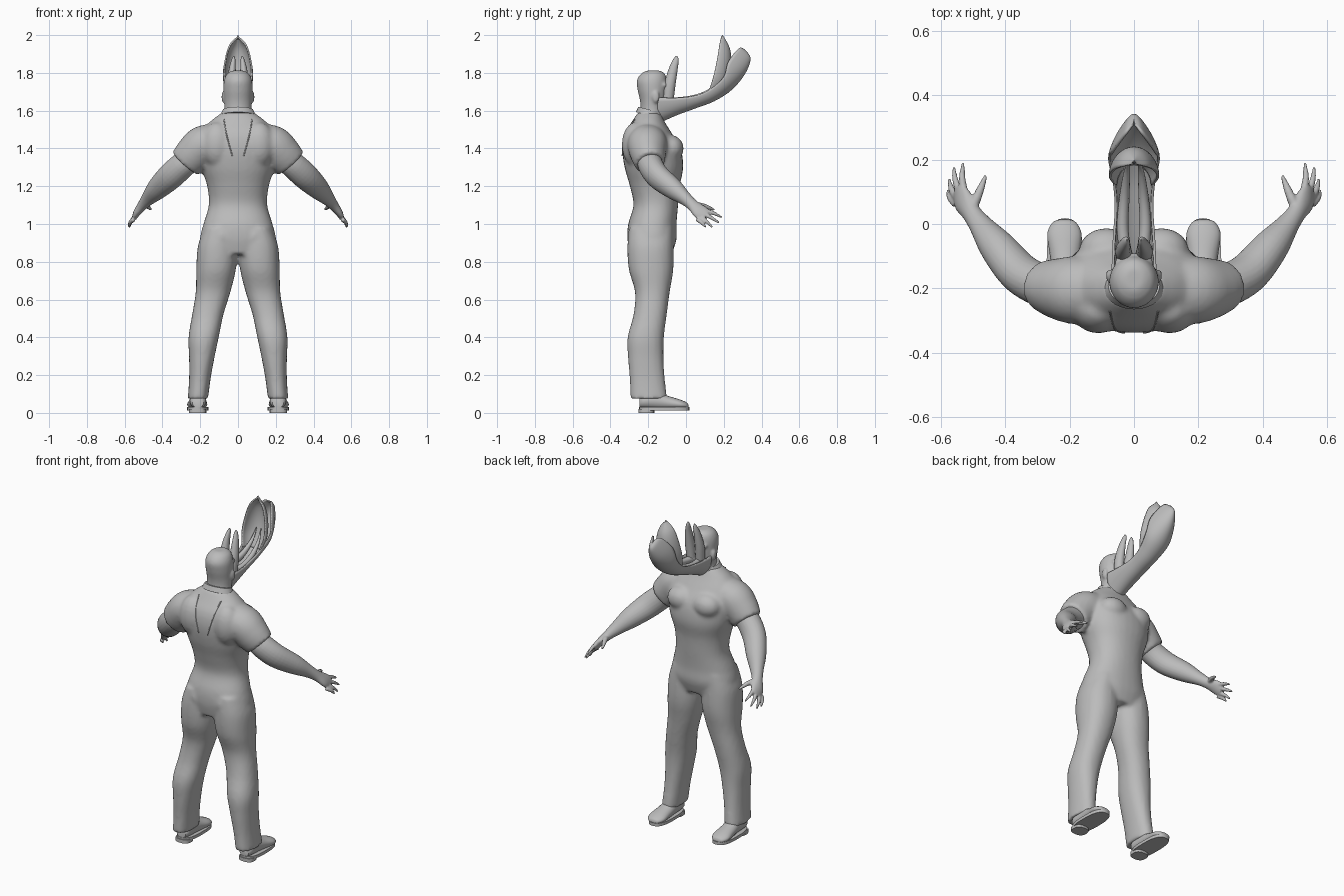
import bpy, bmesh, math
from mathutils import Vector

cube = bpy.data.objects.get("Cube")
if cube:
    bpy.data.objects.remove(cube)

gray = bpy.data.materials.new("plain gray")
gray.use_nodes = True
gray.diffuse_color = (0.5, 0.5, 0.5, 1)
gray.node_tree.nodes["Principled BSDF"].inputs["Base Color"].default_value = gray.diffuse_color


def spline(points, steps):
    """Catmull-Rom interpolation through tuples of any length."""
    pts = [Vector(p) for p in points]
    out = []
    for i in range(len(pts) - 1):
        a, b, c, d = pts[max(i - 1, 0)], pts[i], pts[i + 1], pts[min(i + 2, len(pts) - 1)]
        for k in range(steps):
            t = k / steps
            out.append(b + (c - a) * (t / 2) + (a * 2 - b * 5 + c * 4 - d) * (t * t / 2)
                       + (b * 3 - a - c * 3 + d) * (t ** 3 / 2))
    return out + [pts[-1]]


def finish(bm, name):
    bmesh.ops.recalc_face_normals(bm, faces=bm.faces)
    mesh = bpy.data.meshes.new(name)
    bm.to_mesh(mesh)
    bm.free()
    mesh.materials.append(gray)
    obj = bpy.data.objects.new(name, mesh)
    bpy.context.collection.objects.link(obj)
    for p in mesh.polygons:
        p.use_smooth = True
    bpy.context.view_layer.objects.active = obj
    bpy.ops.object.select_all(action='DESELECT')
    obj.select_set(True)
    bpy.ops.object.shade_smooth_by_angle(angle=math.radians(50))
    return obj


def loft(bm, sections, axis=None, side=1, n=24, steps=5, power=1.0):
    """Closed tube through (x, y, z, width, depth) sections, optionally mirrored."""
    rows = spline(sections, steps)
    rings = []
    for i, r in enumerate(rows):
        c = Vector(r[:3])
        t = axis or Vector(rows[min(i + 1, len(rows) - 1)][:3]) - Vector(rows[max(i - 1, 0)][:3])
        t = Vector(t).normalized()
        v = Vector((0, 1, 0)) if abs(t.y) < 0.9 else Vector((0, 0, 1))
        u = v.cross(t).normalized()
        v = t.cross(u)
        ring = []
        for k in range(n):
            a = math.tau * k / n
            ca, sa = math.cos(a), math.sin(a)
            p = c + u * math.copysign(abs(ca) ** power, ca) * r[3] + v * math.copysign(abs(sa) ** power, sa) * r[4]
            ring.append(bm.verts.new((p.x * side, p.y, p.z)))
        rings.append(ring)
    for a, b in zip(rings, rings[1:]):
        for k in range(n):
            bm.faces.new((a[k], a[(k + 1) % n], b[(k + 1) % n], b[k]))
    bm.faces.new(rings[0])
    bm.faces.new(rings[-1])


def ball(bm, center, radii, side=1):
    res = bmesh.ops.create_uvsphere(bm, u_segments=20, v_segments=14, radius=1)
    for v in res["verts"]:
        v.co = Vector((side * (center[0] + v.co.x * radii[0]),
                       center[1] + v.co.y * radii[1], center[2] + v.co.z * radii[2]))


def fuse(obj, size, rounds):
    """Blend overlapping volumes into one smooth skin."""
    m = obj.modifiers.new("fuse", 'REMESH')
    m.mode, m.voxel_size, m.use_smooth_shade = 'VOXEL', size, True
    s = obj.modifiers.new("soften", 'SMOOTH')
    s.factor, s.iterations = 0.5, rounds


def shell(name, keel, rim, widths, thick=0.008, n=20):
    """Curved trough: keel and rim are (y, z) lines, widths the half breadths."""
    rows = spline([(*k, *r, w) for k, r, w in zip(keel, rim, widths)], 6)
    bm = bmesh.new()
    grid = []
    for ky, kz, ry, rz, w in rows:
        line = []
        for j in range(n + 1):
            a = math.pi * (j / n - 0.5)
            f = 1 - math.cos(a)
            line.append(bm.verts.new((w * math.sin(a), ky + (ry - ky) * f, kz + (rz - kz) * f)))
        grid.append(line)
    for a, b in zip(grid, grid[1:]):
        for j in range(n):
            bm.faces.new((a[j], a[j + 1], b[j + 1], b[j]))
    bmesh.ops.remove_doubles(bm, verts=bm.verts, dist=0.0005)
    obj = finish(bm, name)
    obj.modifiers.new("thickness", 'SOLIDIFY').thickness = thick
    return obj


UP = (0, 0, 1)

# Clothed body: torso, sleeves, trousers and muscle masses
bm = bmesh.new()
loft(bm, [(0, -.185, .84, .17, .11), (0, -.18, .92, .2, .13), (0, -.178, 1.0, .183, .128),
          (0, -.16, 1.1, .155, .118), (0, -.165, 1.2, .163, .132), (0, -.17, 1.3, .195, .155),
          (0, -.183, 1.4, .21, .155), (0, -.2, 1.48, .2, .125), (0, -.2, 1.54, .15, .088),
          (0, -.195, 1.59, .085, .06)], UP, n=32, power=.9)
for s in (1, -1):
    loft(bm, [(.1, -.185, .98, .08, .115), (.108, -.188, .88, .105, .122), (.116, -.185, .76, .105, .118),
              (.132, -.178, .64, .092, .092), (.16, -.19, .52, .083, .088), (.182, -.213, .4, .08, .096),
              (.192, -.213, .29, .067, .094), (.202, -.205, .18, .057, .093),
              (.212, -.197, .075, .054, .098)], UP, s, power=.9)
    loft(bm, [(.1, -.2, 1.47, .07, .09), (.18, -.205, 1.425, .1, .105), (.235, -.2, 1.37, .1, .095),
              (.28, -.19, 1.32, .09, .078)], None, s)
    ball(bm, (.085, -.08, 1.4), (.085, .068, .07), s)
    ball(bm, (.085, -.225, .93), (.09, .085, .1), s)
    ball(bm, (.11, -.265, 1.42), (.085, .075, .12), s)
    ball(bm, (.05, -.09, 1.2), (.045, .05, .1), s)
fuse(finish(bm, "clothed_body"), .011, 5)

# Bare arms with hands
fingers = {"index": (.53, .19, 1.035), "middle": (.56, .177, 1.005),
           "ring": (.575, .14, .982), "little": (.578, .105, .982)}
for s, label in ((1, "left"), (-1, "right")):
    bm = bmesh.new()
    loft(bm, [(.25, -.195, 1.345, .066, .066), (.3, -.185, 1.305, .07, .066), (.36, -.147, 1.25, .07, .062),
              (.425, -.07, 1.188, .058, .054), (.475, -.005, 1.135, .038, .036),
              (.505, .035, 1.1, .027, .032), (.532, .075, 1.065, .02, .042),
              (.545, .105, 1.04, .014, .036)], None, s)
    for i, tip in enumerate(fingers.values()):
        root = Vector((.525 + .009 * i, .095 - .012 * i, 1.072 - .016 * i))
        mid = root.lerp(Vector(tip), .5) + Vector((.006, 0, .005))
        loft(bm, [(*root, .012, .012), (*mid, .0105, .0105), (*tip, .005, .005)], None, s, 10)
    loft(bm, [(.505, .045, 1.1, .018, .018), (.482, .095, 1.095, .014, .014),
              (.46, .15, 1.075, .006, .006)], None, s, 10)
    fuse(finish(bm, label + "_arm"), .005, 3)

    # Shoe: upper, sole and heel
    bm = bmesh.new()
    loft(bm, [(.212, -.245, .055, .03, .028), (.212, -.22, .062, .043, .04), (.212, -.15, .062, .044, .045),
              (.214, -.09, .052, .048, .036), (.216, -.03, .044, .053, .026), (.216, .005, .038, .036, .016),
              (.216, .014, .034, .014, .006)], (0, 1, 0), s, 20)
    finish(bm, label + "_shoe")
    for part, y, half, z, h, w in (("sole", -.115, .133, .022, .009, .057), ("heel", -.21, .042, .01, .011, .046)):
        bm = bmesh.new()
        c = .214
        loft(bm, [(c, y, z - h, w, half), (c, y, z + h, w, half)], UP, s, 28, 1, .75)
        finish(bm, label + "_shoe_" + part)

# Head with neck, ears and brow
bm = bmesh.new()
loft(bm, [(0, -.185, 1.54, .085, .07), (0, -.18, 1.6, .072, .062), (0, -.175, 1.65, .073, .068),
          (0, -.178, 1.71, .077, .078), (0, -.18, 1.76, .074, .08), (0, -.175, 1.795, .058, .063),
          (0, -.172, 1.812, .03, .035)], UP, n=28)
for s in (1, -1):
    ball(bm, (.077, -.16, 1.672), (.01, .02, .032), s)
ball(bm, (0, -.115, 1.735), (.06, .025, .022))
fuse(finish(bm, "head"), .007, 4)

# Collar around the neck
bm = bmesh.new()
loft(bm, [(0, -.195, 1.575, .095, .072), (0, -.19, 1.605, .08, .065)], (0, .25, 1), n=28)
finish(bm, "collar")

# Stretched lower jaw ending in an upturned scoop
shell("stretched_jaw",
      [(-.15, 1.53), (-.05, 1.575), (.05, 1.612), (.15, 1.65), (.24, 1.708), (.31, 1.79), (.342, 1.87), (.325, 1.91)],
      [(-.15, 1.67), (-.05, 1.668), (.05, 1.68), (.13, 1.715), (.2, 1.78), (.225, 1.86), (.28, 1.93), (.31, 1.925)],
      [.07, .066, .06, .066, .08, .07, .03, .004])
# Pointed lip standing inside the scoop
shell("pointed_lip",
      [(.19, 1.68), (.225, 1.76), (.24, 1.85), (.232, 1.93), (.195, 2)],
      [(.12, 1.70), (.145, 1.78), (.165, 1.87), (.178, 1.95), (.187, 1.995)],
      [.06, .078, .07, .045, .001])
# Tongue folds running along the jaw
for s, label in ((1, "left"), (-1, "right")):
    bm = bmesh.new()
    loft(bm, [(.02, -.12, 1.65, .02, .02), (.035, -.02, 1.655, .018, .018), (.03, .08, 1.675, .016, .02),
              (.022, .16, 1.73, .01, .014), (.015, .2, 1.8, .003, .004)], (0, 1, 0), s, 12)
    finish(bm, label + "_mouth_fold")
    # Upright face spikes
    bm = bmesh.new()
    loft(bm, [(.03, -.095, 1.66, .026, .03), (.033, -.085, 1.74, .026, .03), (.03, -.068, 1.82, .018, .024),
              (.024, -.054, 1.87, .01, .015), (.022, -.05, 1.89, .002, .003)], UP, s, 12)
    finish(bm, label + "_face_spike")

# Seams running down the back
for s, label in ((1, "left"), (-1, "right")):
    bm = bmesh.new()
    loft(bm, [(.075, -.27, 1.555, .003, .003), (.06, -.325, 1.47, .003, .003),
              (.03, -.338, 1.36, .003, .003)], None, s, 6)
    finish(bm, label + "_back_seam")
